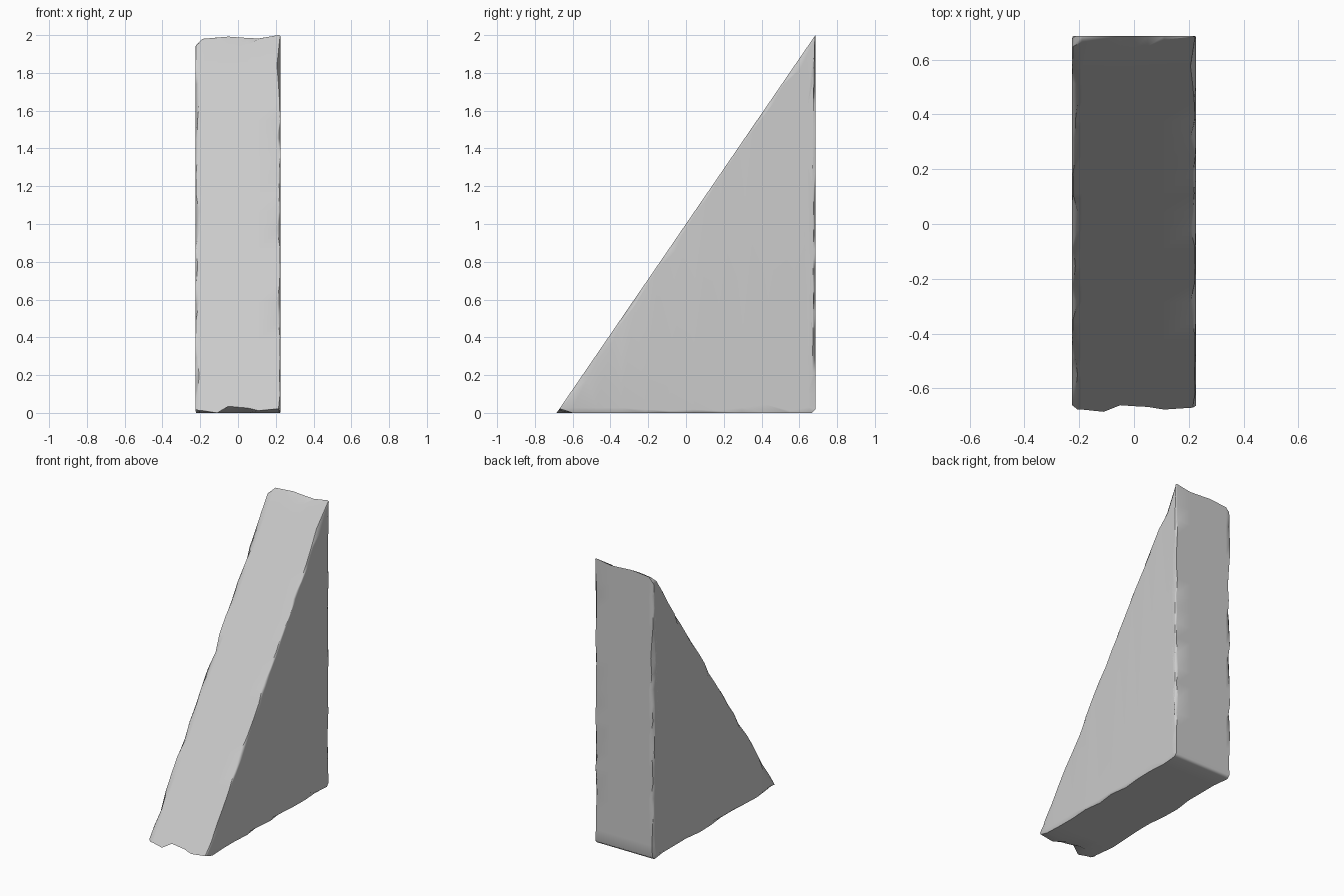
import bpy, bmesh, math, random
from mathutils import Vector

if "Cube" in bpy.data.objects:
    bpy.data.objects.remove(bpy.data.objects["Cube"])

random.seed(7)
HX, Y0, Y1, H = 0.226, -0.685, 0.685, 2.0
SLOPE = H / (Y1 - Y0)
N_SLOPE = Vector((SLOPE, -1)).normalized()   # inward normal of the slanted face
N_BACK, N_BASE = Vector((-1, 0)), Vector((0, 1))


def on_slope(z):
    return Vector((Y0 + z / SLOPE, z))


# Worn ridge and toe, per column: x, ridge front z, ridge back z, toe lift
COLUMNS = [(-HX, 1.945, 1.955, 0.012), (-0.19, 1.97, 1.98, 0.012),
           (-0.11, 1.985, 1.987, 0.0), (-0.05, 1.945, 1.992, 0.035),
           (0.0, 1.93, 1.988, 0.030), (0.05, 1.945, 1.985, 0.026),
           (0.11, 1.98, 1.982, 0.012), (HX, 1.998, 2.0, 0.022)]


def outline(col):
    """Side outline as (point, inward direction, chip size)."""
    x, zf, zb, toe = col
    pts = [(on_slope(toe), Vector((0.9, 0.35)), 0.03)]
    pts += [(on_slope(0.1 + 1.74 * i / 18), N_SLOPE, 0.035) for i in range(19)]
    pts.append((on_slope(zf), Vector((-0.1, -1)), 0.025))
    pts.append((Vector((Y1, zb)), Vector((-0.3, -1)), 0.025))
    pts += [(Vector((Y1, 1.85 - 1.75 * i / 16)), N_BACK, 0.04) for i in range(17)]
    pts.append((Vector((Y1, 0.02)), Vector((-1, 0.4)), 0.03))
    pts.append((Vector((Y1 - 0.02, 0)), Vector((-0.4, 1)), 0.03))
    pts += [(Vector((0.55 - 1.15 * i / 9, 0)), N_BASE, 0.045) for i in range(10)]
    return pts


bm = bmesh.new()


def cap_ring(col, side):
    """Inner ring of a flat side, pulled in irregularly from the edges."""
    ring = []
    for p, n, size in outline(col):
        q = p + n * size * random.choice((0.25, 0.4, 0.6, 1.0))
        ring.append(bm.verts.new((side * HX, q.x, q.y)))
    return ring


# Surface strips running across the width, with chipped side edges
rings = [cap_ring(COLUMNS[0], -1)]
for i, col in enumerate(COLUMNS):
    end = -1 if i == 0 else 1 if i == len(COLUMNS) - 1 else 0
    ring = []
    for p, n, size in outline(col):
        x = col[0] - end * random.choice((0.003, 0.006, 0.012, 0.02))
        ring.append(bm.verts.new((x, p.x, p.y)))
    rings.append(ring)
rings.append(cap_ring(COLUMNS[-1], 1))

for a, b in zip(rings, rings[1:]):
    for k in range(len(a)):
        j = (k + 1) % len(a)
        bm.faces.new((a[k], a[j], b[j], b[k]))

# Flat side faces
bm.faces.new(rings[0])
bm.faces.new(list(reversed(rings[-1])))
bmesh.ops.triangulate(bm, faces=[f for f in bm.faces if len(f.verts) > 4])
bmesh.ops.recalc_face_normals(bm, faces=bm.faces)

mesh = bpy.data.meshes.new("stone_wedge")
bm.to_mesh(mesh)
bm.free()
wedge = bpy.data.objects.new("stone_wedge", mesh)
bpy.context.collection.objects.link(wedge)
bpy.context.view_layer.objects.active = wedge
wedge.select_set(True)
bpy.ops.object.shade_smooth_by_angle(angle=math.radians(50))

# Keep the broad faces flat while the worn edges shade softly
wn = wedge.modifiers.new("soft_edges", 'WEIGHTED_NORMAL')
wn.keep_sharp = True
